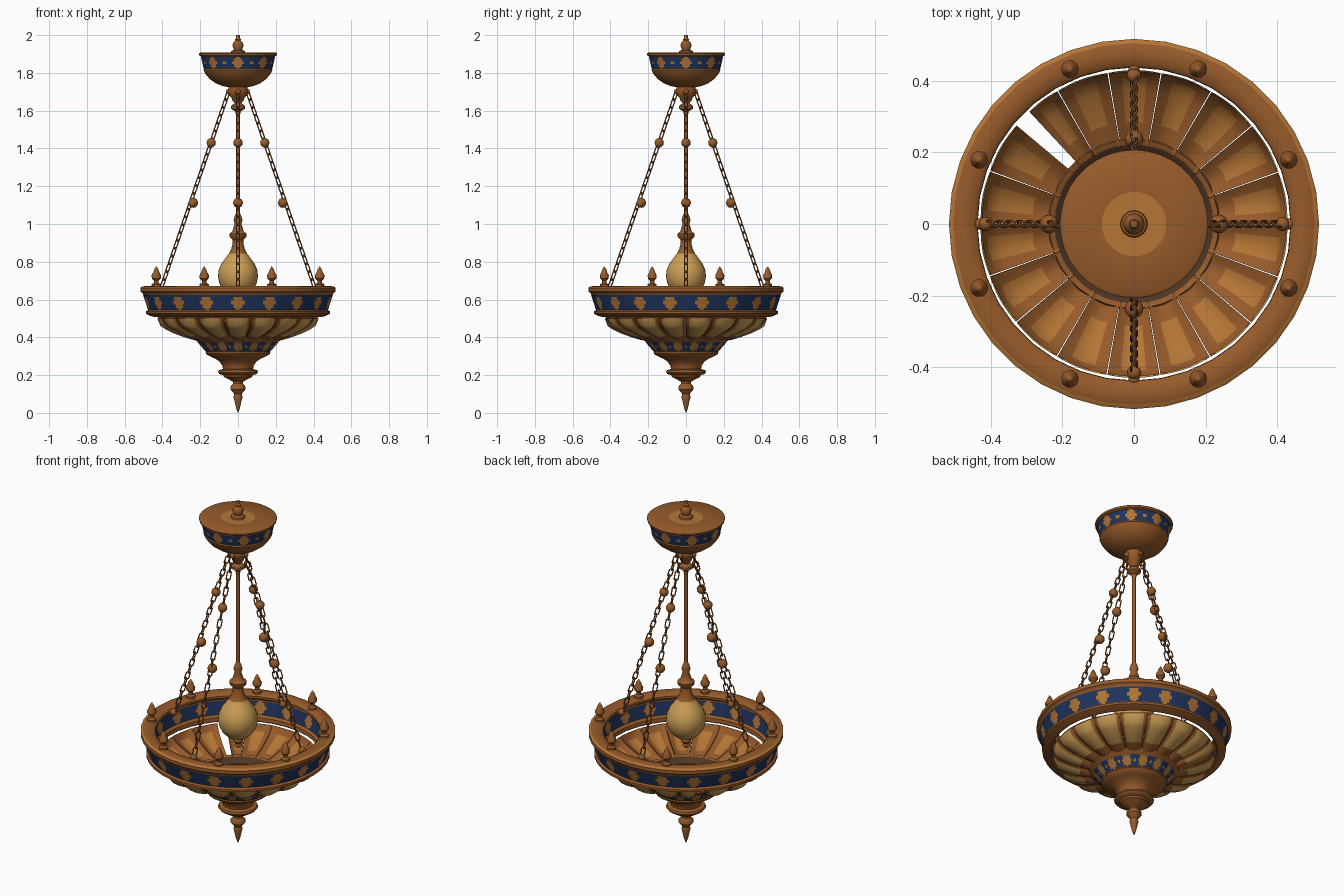
import bpy, bmesh, math
from mathutils import Vector, Matrix

if "Cube" in bpy.data.objects:
    bpy.data.objects.remove(bpy.data.objects["Cube"])


def material(name, col):
    m = bpy.data.materials.new(name)
    m.diffuse_color = (*col, 1)
    m.use_nodes = True
    m.node_tree.nodes["Principled BSDF"].inputs["Base Color"].default_value = m.diffuse_color
    return m


MATS = [material("brown wood", (0.31, 0.105, 0.024)),
        material("light copper", (0.46, 0.18, 0.036)),
        material("navy blue", (0.014, 0.035, 0.11)),
        material("amber glass", (0.60, 0.34, 0.09)),
        material("dark bronze", (0.075, 0.035, 0.016))]
BROWN, COPPER, BLUE, AMBER, DARK = range(5)


def finish(name, bm, normals=True):
    if normals:
        bmesh.ops.recalc_face_normals(bm, faces=bm.faces)
    me = bpy.data.meshes.new(name)
    bm.to_mesh(me)
    bm.free()
    for m in MATS:
        me.materials.append(m)
    ob = bpy.data.objects.new(name, me)
    bpy.context.collection.objects.link(ob)
    return ob


def add_lathe(bm, prof, segs, rule=None, closed=False, at=(0, 0)):
    """Revolve (radius, height) points; rule(r, z) picks the material."""
    rows = []
    for r, z in prof:
        if r < 1e-4:
            rows.append([bm.verts.new((at[0], at[1], z))] * segs)
        else:
            rows.append([bm.verts.new((at[0] + r * math.cos(2 * math.pi * i / segs),
                                       at[1] + r * math.sin(2 * math.pi * i / segs), z))
                         for i in range(segs)])
    n = len(prof)
    for k in range(n if closed else n - 1):
        a, b = rows[k], rows[(k + 1) % n]
        mid = [(prof[k][j] + prof[(k + 1) % n][j]) / 2 for j in (0, 1)]
        for i in range(segs):
            j = (i + 1) % segs
            vs = list(dict.fromkeys([a[i], a[j], b[j], b[i]]))
            if len(vs) > 2:
                bm.faces.new(vs).material_index = rule(*mid) if rule else BROWN


def lathe(name, prof, segs=36, rule=None, closed=False):
    bm = bmesh.new()
    add_lathe(bm, prof, segs, rule, closed)
    return finish(name, bm)


def band(name, bottom, top, count, size, rows=8, per=14):
    """Blue strip with round copper rosettes and small dots between them."""
    bm = bmesh.new()
    segs = count * per
    prof = [tuple(Vector(bottom).lerp(Vector(top), k / rows)) for k in range(rows + 1)]
    add_lathe(bm, prof, segs)
    step = 2 * math.pi / count
    zmid = (bottom[1] + top[1]) / 2
    for f in bm.faces:
        c = f.calc_center_median()
        ang = math.atan2(c.y, c.x) + math.pi / 2
        r = math.hypot(c.x, c.y)
        da = ((ang + step / 2) % step - step / 2) * r
        db = (ang % step - step / 2) * r
        dz = c.z - zmid
        rosette = size * (0.88 + 0.14 * math.cos(8 * math.atan2(dz, da)))
        if math.hypot(da, dz) < rosette or math.hypot(db, dz) < size * 0.2:
            f.material_index = COPPER
        else:
            f.material_index = BLUE
    return finish(name, bm)


# Ceiling canopy with top spindle
lathe("canopy", [(0, 1.905), (0.09, 1.905), (0.2, 1.907), (0.207, 1.902), (0.205, 1.892), (0.193, 1.886),
                 (0.179, 1.822), (0.183, 1.816), (0.178, 1.805), (0.168, 1.79), (0.15, 1.768),
                 (0.118, 1.745), (0.08, 1.73), (0.05, 1.725), (0.053, 1.705), (0.05, 1.685),
                 (0.035, 1.67), (0.03, 1.655), (0.018, 1.64), (0.036, 1.625), (0.036, 1.61),
                 (0.014, 1.595), (0.01, 1.57), (0, 1.57)],
      rule=lambda r, z: COPPER if z > 1.9 and r < 0.08 else BROWN)
band("canopy_band", (0.182, 1.824), (0.196, 1.884), 8, 0.034)
lathe("top_spindle", [(0.038, 1.905), (0.036, 1.915), (0.022, 1.922), (0.03, 1.945), (0.024, 1.962),
                      (0.014, 1.972), (0.015, 1.978), (0.01, 1.985), (0.01, 2.0), (0, 2.0)], 16)

# Central rod and hanging lamp
lathe("rod", [(0.01, 1.6), (0.01, 1.0)], 12)
lathe("lamp", [(0.01, 1.06), (0.018, 1.04), (0.024, 1.02), (0.018, 1.0), (0.026, 0.975), (0.03, 0.96),
               (0.046, 0.948), (0.044, 0.932), (0.028, 0.915), (0.028, 0.9), (0.035, 0.87),
               (0.047, 0.845), (0.066, 0.82), (0.088, 0.79), (0.102, 0.757), (0.106, 0.725), (0.1, 0.69),
               (0.083, 0.655), (0.055, 0.63), (0.025, 0.617), (0.028, 0.6), (0.015, 0.585),
               (0.02, 0.572), (0, 0.555)], 32,
      rule=lambda r, z: AMBER if 0.62 < z < 0.848 else BROWN)

# Main ring and its decorated bands
lathe("ring", [(0.438, 0.645), (0.438, 0.658), (0.448, 0.668), (0.475, 0.672), (0.505, 0.67), (0.517, 0.662),
               (0.517, 0.642), (0.505, 0.634), (0.5, 0.624), (0.474, 0.545), (0.488, 0.538), (0.488, 0.525),
               (0.468, 0.515), (0.445, 0.508), (0.437, 0.515), (0.44, 0.535), (0.455, 0.545), (0.47, 0.625)],
      closed=True, rule=lambda r, z: COPPER if 0.659 < z < 0.667 and r > 0.5 else BROWN)
band("ring_outer_band", (0.477, 0.546), (0.502, 0.623), 18, 0.038)
band("ring_inner_band", (0.45, 0.549), (0.464, 0.621), 18, 0.036)

# Eight small finials on the ring
bm = bmesh.new()
for k in range(8):
    a = math.radians(22.5 + 45 * k)
    add_lathe(bm, [(0.025, 0.665), (0.025, 0.68), (0.012, 0.688), (0.012, 0.7), (0.024, 0.712), (0.025, 0.728),
                   (0.016, 0.745), (0.011, 0.76), (0, 0.777)], 10,
              at=(0.468 * math.cos(a), 0.468 * math.sin(a)))
finish("ring_finials", bm)

# Lobed glass panels: amber outside, brown and copper inside
RIM = [(0.428, 0.502), (0.405, 0.474), (0.375, 0.454), (0.335, 0.435), (0.28, 0.415), (0.222, 0.398)]
NU, NV = 8, len(RIM) - 1
bm = bmesh.new()
for p in range(18):
    a0, a1 = math.radians(20 * p), math.radians(20 * p + (13 if p == 6 else 19.6))
    for layer in (0, 1):
        grid = []
        for r, z in RIM:
            row = []
            for u in range(NU + 1):
                t = u / NU
                a = a0 + (a1 - a0) * t
                bulge = 0.02 * math.sin(math.pi * t) * (1 if r < 0.42 else 0.2)
                rr = r + bulge * 0.5 - 0.004 * layer
                row.append(bm.verts.new((rr * math.cos(a), rr * math.sin(a), z - bulge * 0.7 + 0.008 * layer)))
            grid.append(row)
        for v in range(NV):
            for u in range(NU):
                q = [grid[v][u], grid[v][u + 1], grid[v + 1][u + 1], grid[v + 1][u]]
                f = bm.faces.new(q[::-1] if layer == 1 else q)
                if layer == 0:
                    f.material_index = AMBER if 0 < u < NU - 1 and v < NV - 1 else BROWN
                else:
                    f.material_index = COPPER if 1 < u < NU - 2 and 0 < v < NV - 1 else BROWN
finish("glass_panels", bm, normals=False)

# Lower cup, its band and the bottom pendant
lathe("lower_cup", [(0, 0.375), (0.19, 0.375), (0.222, 0.403), (0.236, 0.408), (0.24, 0.398), (0.232, 0.388),
                    (0.212, 0.376), (0.168, 0.325), (0.172, 0.318), (0.165, 0.308), (0.145, 0.298),
                    (0.12, 0.287), (0.098, 0.272), (0.083, 0.25), (0.08, 0.232), (0.102, 0.226),
                    (0.106, 0.215), (0.098, 0.205), (0.078, 0.2), (0.074, 0.19), (0.045, 0.175),
                    (0.026, 0.165), (0.026, 0.155), (0.039, 0.14), (0.04, 0.125), (0.026, 0.108),
                    (0.02, 0.1), (0.024, 0.085), (0.018, 0.06), (0.01, 0.025), (0, 0)],
      rule=lambda r, z: DARK if z > 0.37 and r < 0.21 and (r < 0.1 or z > 0.38) else BROWN)
band("cup_band", (0.173, 0.326), (0.214, 0.374), 14, 0.028)


# Chains of alternating links, with beads and end loops
def add_link(bm, mat, half=0.015, rad=0.011, wire=0.0036):
    rings = []
    for i in range(12):
        a = 2 * math.pi * (i + 0.5) / 12
        d = Vector((math.cos(a), 0, math.sin(a)))
        c = d * rad + Vector((0, 0, half if d.z > 0 else -half))
        rings.append([bm.verts.new(mat @ (c + wire * (math.cos(b) * d + math.sin(b) * Vector((0, 1, 0)))))
                      for b in [math.tau * j / 5 for j in range(5)]])
    for i in range(12):
        for j in range(5):
            n, m = (i + 1) % 12, (j + 1) % 5
            bm.faces.new([rings[i][j], rings[n][j], rings[n][m], rings[i][m]])


start, end = Vector((0.05, 0, 1.70)), Vector((0.405, 0, 0.665))
tilt = (start - end).to_track_quat('Z', 'Y').to_matrix().to_4x4()
for k, side in enumerate(("right", "back", "left", "front")):
    turn = Matrix.Rotation(k * math.pi / 2, 4, 'Z')
    bm = bmesh.new()
    count = 25
    for i in range(count):
        pos = start.lerp(end, (i + 0.5) / count)
        twist = Matrix.Rotation(math.pi / 4 + (i % 2) * math.pi / 2, 4, 'Z')
        add_link(bm, turn @ Matrix.Translation(pos) @ tilt @ twist)
    finish("chain_" + side, bm)
    bm = bmesh.new()
    for pos, r in (((0.142, 0, 1.43), 0.025), ((0.237, 0, 1.112), 0.026),
                   ((0.05, 0, 1.70), 0.015), ((0.415, 0, 0.655), 0.02), ((0.435, 0, 0.65), 0.016)):
        bmesh.ops.create_uvsphere(bm, u_segments=14, v_segments=8, radius=r,
                                  matrix=turn @ Matrix.Translation(pos))
    finish("chain_beads_" + side, bm)

# Smooth shading with sharp edges kept
for ob in bpy.context.scene.objects:
    ob.select_set(True)
    bpy.context.view_layer.objects.active = ob
bpy.ops.object.shade_smooth_by_angle(angle=math.radians(40))
